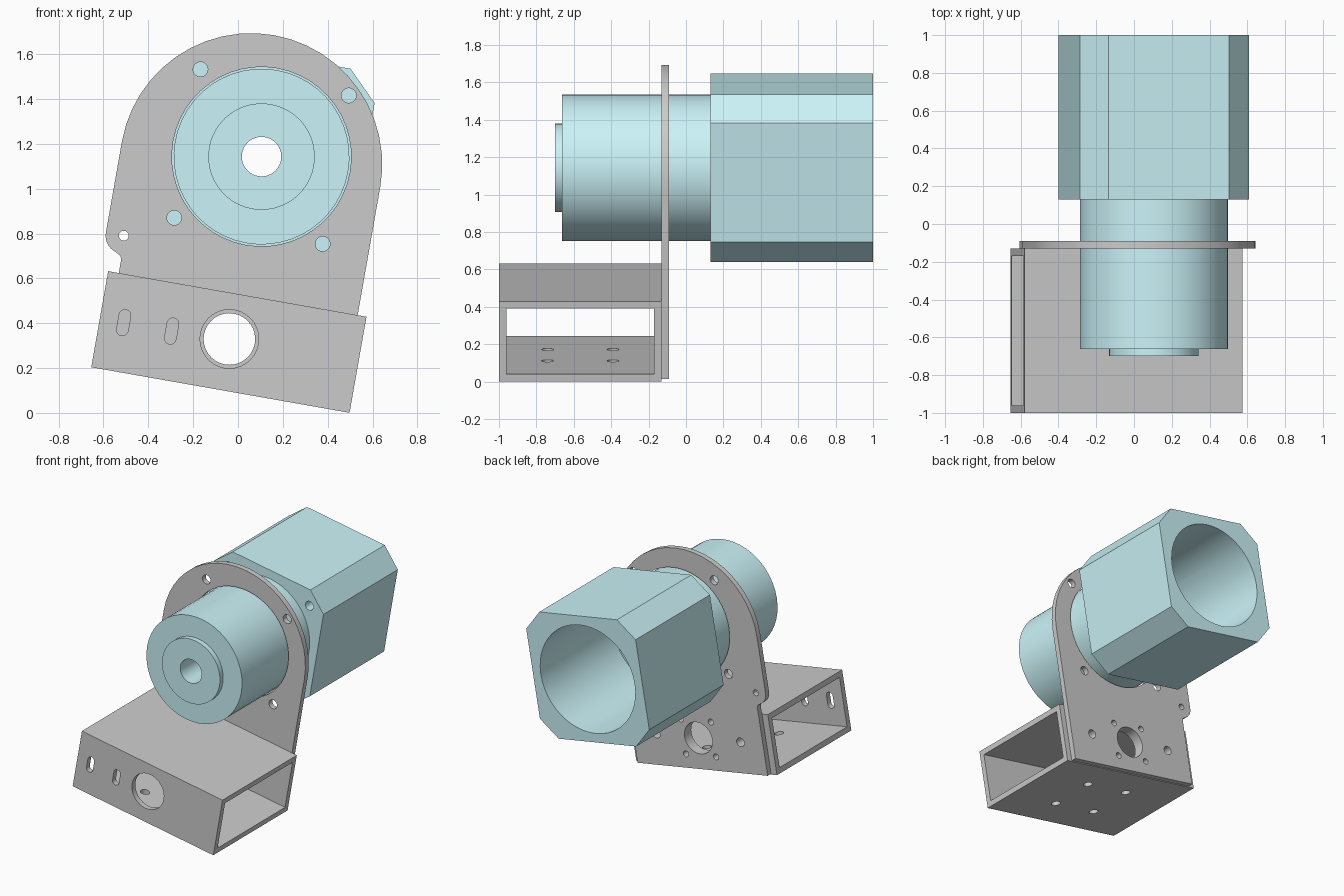
import bpy, bmesh
from math import sin, cos, radians
from mathutils import Matrix, Vector

if "Cube" in bpy.data.objects:
    bpy.data.objects.remove(bpy.data.objects["Cube"])

# Everything is built around the motor axis (u sideways, y depth, v up), then tilted 10 degrees
PLACE = Matrix.Translation((0.105, 0, 1.143)) @ Matrix.Rotation(radians(10), 4, 'Y')

cyan = bpy.data.materials.new("motor_cyan")
cyan.diffuse_color = (0.6, 0.9, 0.94, 1)
cyan.use_nodes = True
cyan.node_tree.nodes["Principled BSDF"].inputs["Base Color"].default_value = cyan.diffuse_color


def arc(cu, cv, r, a0, a1, n):
    return [(cu + r * cos(radians(a0 + (a1 - a0) * i / n)),
             cv + r * sin(radians(a0 + (a1 - a0) * i / n))) for i in range(n + 1)]


def circle(cu, cv, r, n=24):
    return arc(cu, cv, r, 0, 360, n)[:-1]


def rect(u0, v0, u1, v1):
    return [(u0, v0), (u1, v0), (u1, v1), (u0, v1)]


def slot(cu, cv, r, half):
    return arc(cu, cv + half, r, 0, 180, 8) + arc(cu, cv - half, r, 180, 360, 8)


def prism(bm, pts, a, b, upright=False):
    """Extrude a profile along depth, or along v when upright."""
    def place(p, d):
        return (p[0], p[1], d) if upright else (p[0], d, p[1])
    lo = [bm.verts.new(place(p, a)) for p in pts]
    hi = [bm.verts.new(place(p, b)) for p in pts]
    bm.faces.new(lo)
    bm.faces.new(hi)
    for i in range(len(pts)):
        j = (i + 1) % len(pts)
        bm.faces.new((lo[i], lo[j], hi[j], hi[i]))


def to_object(bm, name):
    bmesh.ops.recalc_face_normals(bm, faces=bm.faces)
    me = bpy.data.meshes.new(name)
    bm.to_mesh(me)
    bm.free()
    ob = bpy.data.objects.new(name, me)
    bpy.context.collection.objects.link(ob)
    return ob


def solid(name, *prisms):
    bm = bmesh.new()
    for p in prisms:
        prism(bm, *p)
    return to_object(bm, name)


def cut(ob, *prisms):
    """Subtract a group of separate prisms and bake the result."""
    cutter = solid("cutter", *prisms)
    cutter.hide_render = True
    mod = ob.modifiers.new("cut", 'BOOLEAN')
    mod.operation, mod.solver, mod.object = 'DIFFERENCE', 'EXACT', cutter
    deps = bpy.context.evaluated_depsgraph_get()
    baked = bpy.data.meshes.new_from_object(ob.evaluated_get(deps))
    ob.modifiers.clear()
    ob.data = baked
    bpy.data.objects.remove(cutter)


def finish(ob, mat=None):
    ob.data.transform(PLACE)
    if mat:
        ob.data.materials.clear()
        ob.data.materials.append(mat)
    bpy.ops.object.select_all(action='DESELECT')
    ob.select_set(True)
    bpy.context.view_layer.objects.active = ob
    bpy.ops.object.shade_smooth_by_angle(angle=radians(30))


SIGNS = [(s, t) for s in (-1, 1) for t in (-1, 1)]
SCREWS = [circle(0.336 * s, 0.336 * t, 0.033) for s, t in SIGNS]
HUB_V = -0.826

# Holes shared by the plate and the rear wall of the tube
BASE_HOLES = [circle(0, HUB_V, 0.115, 32)]
BASE_HOLES += [circle(0.125 * s, HUB_V + 0.125 * t, 0.022) for s, t in SIGNS]
BASE_HOLES += [circle(0.35 * s, HUB_V, 0.032) for s in (-1, 1)]

# Mounting plate with rounded top and side ear
outline = arc(-0.04, -0.042, 0.585, 0, 180, 24)
outline += arc(-0.544, -0.454, 0.081, 180, 254, 8)
outline += arc(-0.567, -0.565, 0.03, 80, 0, 6)
outline += [(-0.537, -1.051), (0.545, -1.051)]
plate = solid("mounting_plate", (outline, -0.13, -0.09))
cut(plate, *[(h, -0.3, 0.1) for h in
             SCREWS + BASE_HOLES + [circle(0, 0, 0.4, 48), circle(-0.544, -0.454, 0.022)]])
finish(plate)

# Rectangular tube base, open at both sides
tube = solid("tube_base", (rect(-0.585, -1.057, 0.585, -0.622), -1.0, -0.13))
cut(tube, (rect(-0.9, -1.017, 0.9, -0.662), -0.96, -0.17))
front = [circle(0, HUB_V, 0.131, 32), slot(-0.477, -0.836, 0.026, 0.033), slot(-0.26, -0.836, 0.026, 0.033)]
floor = [circle(0.175 * s, -0.565 + 0.175 * t, 0.032) for s, t in SIGNS]
cut(tube, *[(h, -1.1, -0.9) for h in front],
    *[(h, -0.25, -0.05) for h in BASE_HOLES],
    *[(h, -1.15, -0.98, True) for h in floor])
finish(tube)

# Motor housing: chamfered square block, hollow, with blind screw holes
A, B = 0.455, 0.323
octagon = [(A, -B), (A, B), (B, A), (-B, A), (-A, B), (-A, -B), (-B, -A), (B, -A)]
housing = solid("motor_housing", (octagon, 0.13, 1.0))
cut(housing, (circle(0, 0, 0.39, 48), 0.0, 1.2), *[(h, 0.0, 0.25) for h in SCREWS])
finish(housing, cyan)

# Gearbox barrel with raised hub and bore, turned from a half section
section = [(0.088, -0.7), (0.2375, -0.7), (0.2375, -0.662), (0.392, -0.662), (0.392, 0.15), (0.088, 0.15)]
bm = bmesh.new()
ring = [bm.verts.new((r, y, 0)) for r, y in section]
edges = [bm.edges.new((ring[i], ring[(i + 1) % len(ring)])) for i in range(len(ring))]
bmesh.ops.spin(bm, geom=ring + edges, axis=Vector((0, 1, 0)), cent=Vector((0, 0, 0)),
               angle=radians(360), steps=48, use_merge=True)
bmesh.ops.remove_doubles(bm, verts=bm.verts, dist=1e-4)
finish(to_object(bm, "gearbox_barrel"), cyan)
